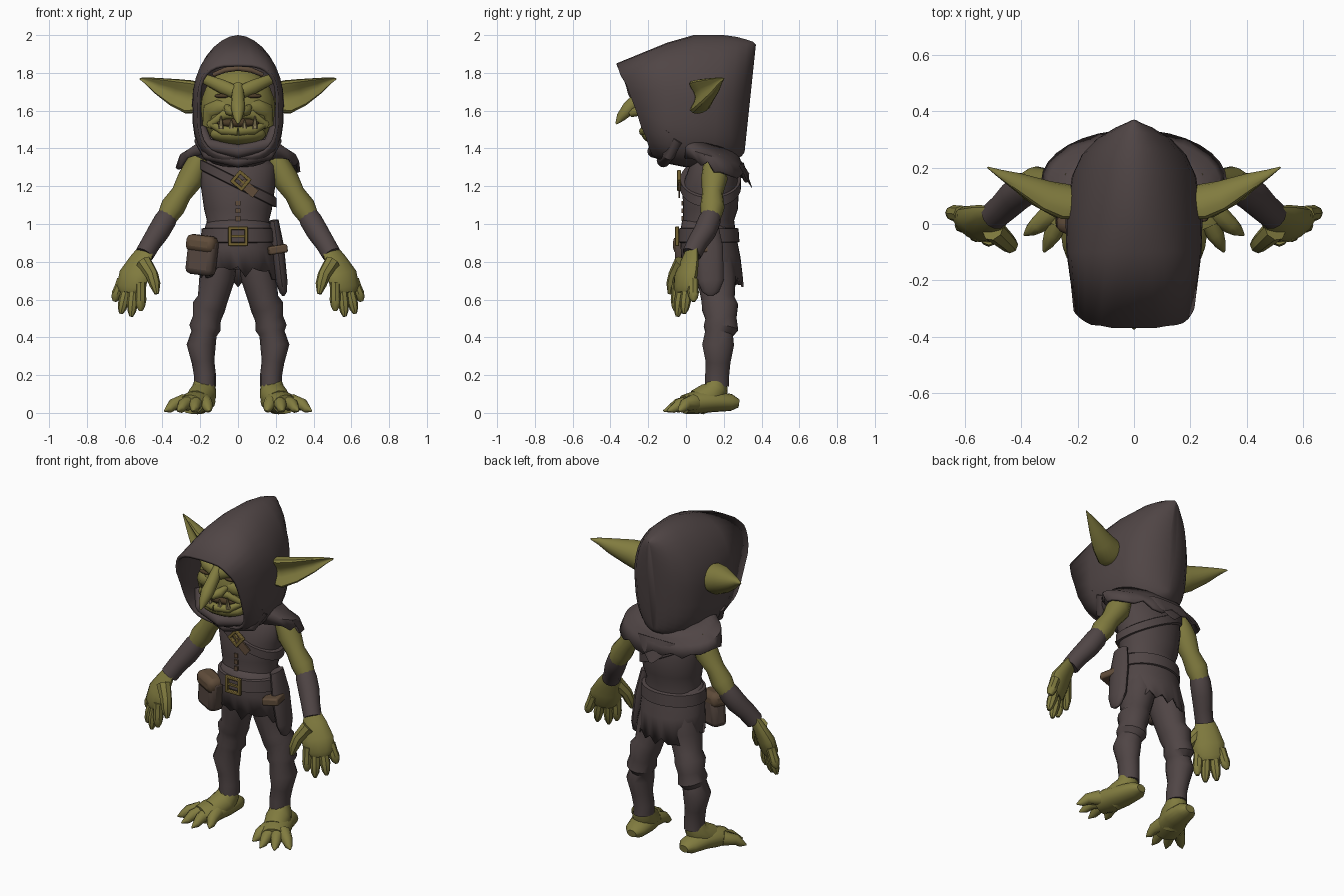
import bpy, bmesh, random
from math import sin, cos, pi, radians, copysign
from mathutils import Vector, Matrix, Euler

random.seed(4)
cube = bpy.data.objects.get("Cube")
if cube:
    bpy.data.objects.remove(cube, do_unlink=True)


def material(name, r, g, b):
    mat = bpy.data.materials.new(name)
    mat.use_nodes = True
    mat.diffuse_color = (r, g, b, 1)
    mat.node_tree.nodes["Principled BSDF"].inputs["Base Color"].default_value = (r, g, b, 1)
    return mat


cloth = material("dark cloth", .08, .06, .06)
skin = material("olive skin", .22, .2, .05)
leather = material("brown leather", .115, .072, .042)
dark_leather = material("dark leather", .09, .062, .05)
brass = material("dull brass", .17, .12, .03)
ivory = material("old ivory", .27, .22, .1)
shadow = material("mouth and eyes", .07, .045, .02)
made = []


def emit(name, bm, mat, pair=False, thick=0, bevel=0):
    """Turn a bmesh into an object, or into a left and right pair."""
    bmesh.ops.recalc_face_normals(bm, faces=bm.faces)
    for label in (("left_", "right_") if pair else ("",)):
        if label == "right_":
            bmesh.ops.scale(bm, vec=(-1, 1, 1), verts=bm.verts)
            bmesh.ops.reverse_faces(bm, faces=bm.faces)
        mesh = bpy.data.meshes.new(label + name)
        bm.to_mesh(mesh)
        mesh.materials.append(mat)
        obj = bpy.data.objects.new(label + name, mesh)
        bpy.context.scene.collection.objects.link(obj)
        made.append(obj)
        if thick:
            mod = obj.modifiers.new("thickness", "SOLIDIFY")
            mod.thickness, mod.offset = thick, -1
        if bevel:
            mod = obj.modifiers.new("soft edges", "BEVEL")
            mod.width, mod.segments = bevel, 2
    bm.free()


def loft(name, rings, mat, caps=(True, True), **kw):
    bm = bmesh.new()
    rows = [[bm.verts.new(p) for p in ring] for ring in rings]
    n = len(rows[0])
    for a, b in zip(rows, rows[1:]):
        for i in range(n):
            j = (i + 1) % n
            bm.faces.new((a[i], a[j], b[j], b[i]))
    for row, wanted in zip((rows[0], rows[-1]), caps):
        if wanted:
            bm.faces.new(row)
    emit(name, bm, mat, **kw)


def tube(name, path, mat, flat=1, ref=(1, 0, 0), cup=0, sides=12, **kw):
    """Sweep an ellipse along points of x, y, z, radius; cup hollows one side."""
    pts = [Vector(p[:3]) for p in path]
    rings = []
    for i, p in enumerate(pts):
        t = (pts[min(i + 1, len(pts) - 1)] - pts[max(i - 1, 0)]).normalized()
        u = Vector(ref)
        u = (u - t * u.dot(t)).normalized()
        v = t.cross(u) * flat
        r = path[i][3]
        ring = []
        for k in range(sides):
            a = 2 * pi * k / sides
            hollow = 1 - cup * max(sin(a), 0) ** 2
            ring.append(p + (u * cos(a) + v * sin(a) * hollow) * r)
        rings.append(ring)
    loft(name, rings, mat, **kw)


def stack(name, levels, mat, tilt=0, lean=0, ragged=0, sides=32, **kw):
    """Stack ellipses of z, y centre, x radius, y radius; the last may be torn."""
    rings = []
    for z, cy, rx, ry in levels:
        tear = ragged if z == levels[-1][0] else 0
        ring = []
        for k in range(sides):
            x, y = rx * cos(2 * pi * k / sides), ry * sin(2 * pi * k / sides)
            ring.append((x, cy + y, z + lean * x + tilt * y + random.uniform(-tear, tear)))
        rings.append(ring)
    loft(name, rings, mat, **kw)


def blob(name, loc, size, mat, **kw):
    bm = bmesh.new()
    bmesh.ops.create_uvsphere(bm, u_segments=18, v_segments=12, radius=1,
                              matrix=Matrix.LocRotScale(Vector(loc), None, Vector(size)))
    emit(name, bm, mat, **kw)


def box(name, loc, size, mat, rot=(0, 0, 0), **kw):
    bm = bmesh.new()
    bmesh.ops.create_cube(bm, size=1, matrix=Matrix.LocRotScale(Vector(loc), Euler(rot), Vector(size)))
    emit(name, bm, mat, **kw)


def buckle(name, loc, half, turn):
    """Square frame of four bars with a prong."""
    for i in range(4):
        a = turn + i * pi / 2
        spot = Vector(loc) + Vector((cos(a), 0, -sin(a))) * half
        box(f"{name}_bar_{i + 1}", spot, (.018, .02, 2 * half + .018), brass, (0, a, 0), bevel=.004)
    box(name + "_prong", loc, (2 * half, .014, .012), brass, (0, turn, 0))


# Hood: arches swept from the slanted rim to the rounded back
def arch(yt, zt, yb, zb, w, power):
    top, low, ring = Vector((0, yt, zt)), Vector((0, yb, zb)), []
    for k in range(32):
        a = 2 * pi * k / 32
        e = 2 / (power if cos(a) > 0 else 3)
        x, h = (copysign(abs(f) ** e, f) for f in (sin(a), cos(a)))
        ring.append((top + low) / 2 + (top - low) / 2 * h + Vector((w * x, 0, 0)))
    return ring


rim = [p + Vector((0, random.uniform(-.006, .006), 0)) for p in arch(-.365, 1.85, -.17, 1.35, .217, 3.2)]
loft("hood", [rim, arch(-.1, 1.96, -.1, 1.32, .24, 2.2), arch(.04, 2, 0, 1.3, .243, 1.85),
              arch(.2, 2, .14, 1.31, .22, 1.85), arch(.27, 1.99, .22, 1.32, .185, 1.9),
              arch(.325, 1.975, .265, 1.34, .135, 2), arch(.355, 1.965, .295, 1.36, .08, 2),
              arch(.37, 1.95, .31, 1.38, .025, 2)], cloth, caps=(False, True), thick=.018)
for i, drop in enumerate((0, .05)):
    tube(f"cowl_fold_{i + 1}", [(x, y + drop, z - drop, .035) for x, y, z in (
        (-.2, -.09, 1.5), (-.16, -.14, 1.42), (0, -.17, 1.385),
        (.16, -.14, 1.42), (.2, -.09, 1.5))], cloth, ref=(0, 1, 0))
stack("mantle", [(1.44, .1, .19, .17), (1.39, .11, .26, .18), (1.36, .13, .31, .18),
                 (1.3, .15, .33, .185)], cloth, tilt=-.3, ragged=.025, caps=(False, False), thick=.015)
tube("mantle_back_point", [(0, .29, 1.32, .13), (0, .32, 1.25, .08), (0, .35, 1.19, .01)], cloth, flat=.12)

# Face
blob("head", (0, -.05, 1.61), (.2, .17, .22), skin)
tube("hood_lining", [(-.13, -.15, 1.79, .012), (-.07, -.17, 1.815, .014), (0, -.175, 1.825, .014),
                     (.07, -.17, 1.815, .014), (.13, -.15, 1.79, .012)], leather, ref=(0, 0, 1))
tube("brow", [(0, -.205, 1.69, .036), (.08, -.195, 1.725, .038), (.17, -.13, 1.765, .028)], skin,
     ref=(0, 0, 1), flat=.8, pair=True)
blob("eye", (.085, -.2, 1.678), (.04, .016, .012), shadow, pair=True)
tube("cheek", [(.04, -.195, 1.63, .02), (.1, -.18, 1.62, .042), (.15, -.135, 1.6, .045),
               (.165, -.11, 1.52, .03)], skin, ref=(0, 0, 1), flat=.7, pair=True)
tube("nose", [(0, -.19, 1.73, .03), (0, -.245, 1.67, .034), (0, -.3, 1.615, .038),
              (0, -.345, 1.565, .025), (0, -.37, 1.53, .005)], skin)
tube("nostril", [(.015, -.29, 1.585, .02), (.045, -.25, 1.6, .028), (.06, -.2, 1.62, .015)],
     skin, ref=(0, 0, 1), pair=True)
blob("mouth", (0, -.18, 1.535), (.115, .05, .03), shadow)
tube("upper_lip", [(0, -.21, 1.58, .022), (.07, -.2, 1.58, .026), (.15, -.145, 1.52, .02)], skin,
     ref=(0, 0, 1), pair=True)
blob("jaw", (0, -.14, 1.475), (.15, .095, .055), skin)
tube("lower_lip", [(0, -.225, 1.49, .024), (.08, -.21, 1.495, .024), (.15, -.14, 1.535, .018)], skin,
     ref=(0, 0, 1), pair=True)
for name, x, top in (("tusk", .09, 1.575), ("small_tooth", .035, 1.55)):
    tube(name, [(x, -.225, 1.505, .016), (x, -.235, top, .003)], ivory, sides=6, pair=True)

# Ears, hollow towards the front
tube("ear", [(.2, .05, 1.67, .08), (.26, .055, 1.672, .09), (.33, .085, 1.695, .075),
             (.42, .14, 1.73, .045), (.48, .175, 1.757, .02), (.52, .2, 1.77, .004)], skin,
     ref=(0, 0, 1), cup=.95, sides=20, pair=True)

# Body and tunic
stack("torso", [(1.4, .14, .1, .08), (1.31, .14, .2, .12), (1.2, .13, .197, .15), (1.08, .13, .18, .145),
                (1.02, .12, .165, .135), (.94, .12, .18, .145), (.84, .14, .17, .13),
                (.76, .16, .1, .09)], cloth)
stack("tunic_skirt", [(1, .12, .17, .14), (.93, .12, .187, .152), (.85, .13, .195, .158),
                      (.72, .14, .205, .165)], cloth, tilt=-.15, ragged=.03,
      caps=(False, False), thick=.012)
stack("belt", [(.98, .12, .18, .145), (.975, .12, .193, .158), (.905, .12, .198, .163),
               (.9, .12, .18, .15)], cloth)
stack("chest_strap", [(1.245, .13, .19, .15), (1.24, .13, .203, .161), (1.19, .13, .203, .161),
                      (1.185, .13, .19, .15)], cloth, lean=-.5)
buckle("belt_buckle", (0, -.047, .935), .043, 0)
buckle("strap_buckle", (.015, -.037, 1.23), .032, radians(40))
box("strap_tongue", (.055, -.036, 1.19), (.1, .009, .05), leather, (0, radians(40), 0))
for i in range(3):
    box(f"front_stitch_{i + 1}", (0, -.019, 1.03 + i * .04), (.024, .009, .026), leather)

# Pouch and sheath
box("pouch", (-.19, .005, .83), (.16, .095, .2), dark_leather, (0, .12, -.4), bevel=.03)
box("pouch_flap", (-.19, 0, .895), (.165, .105, .09), leather, (0, .12, -.4), bevel=.03)
tube("sheath", [(.19, .11, 1.02, .055), (.21, .12, .88, .075), (.23, .13, .7, .07),
                (.24, .13, .64, .045), (.24, .13, .62, .015)], cloth, flat=.45, ref=(0, 1, 0))
box("sheath_band", (.2, .08, .865), (.1, .16, .045), leather, (0, -.15, .2), bevel=.01)

# Arms and hands
tube("upper_arm", [(.2, .15, 1.35, .055), (.25, .15, 1.24, .07), (.3, .14, 1.16, .055),
                   (.345, .14, 1.09, .065), (.385, .13, 1.02, .05)], skin, pair=True)
tube("forearm_wrap", [(.37, .135, 1.05, .053), (.385, .125, 1.02, .06), (.42, .1, .96, .06),
                      (.46, .06, .9, .054), (.495, .03, .84, .052)], cloth, pair=True)
across = (.85, .5, 0)
tube("palm", [(.49, .03, .86, .05), (.515, .02, .81, .068), (.55, 0, .73, .092),
              (.57, -.01, .66, .085), (.575, -.012, .635, .06)], skin, flat=.5, ref=across, pair=True)
tube("thumb", [(.5, -.02, .8, .042), (.455, -.06, .73, .034), (.44, -.075, .68, .03),
               (.43, -.085, .63, .012)], skin, sides=8, pair=True)
fingers = {"index": (.515, -.055, .54), "middle": (.565, -.045, .51),
           "ring": (.62, -.01, .525), "little": (.655, .04, .59)}
for i, (name, tip) in enumerate(fingers.items()):
    tip = Vector(tip)
    root = Vector((.515, -.045, .69)) + Vector((.032, .027, .005)) * i
    path = [(*root.lerp(tip, f), r) for f, r in ((0, .03), (.4, .028), (.6, .03), (.85, .023), (1, .01))]
    tube(name + "_finger", path, skin, sides=8, pair=True)

# Legs with wrapped folds, feet and clawed toes
tube("leg", [(.09, .15, .84, .09), (.11, .16, .72, .095), (.135, .17, .6, .08), (.155, .18, .56, .088),
             (.165, .185, .5, .075), (.175, .185, .45, .084), (.18, .175, .42, .068),
             (.195, .17, .36, .077), (.185, .17, .27, .06), (.175, .165, .2, .058),
             (.175, .165, .14, .058)], cloth, flat=1.12, sides=14, pair=True)
tube("ankle", [(.175, .165, .18, .052), (.18, .16, .13, .064), (.19, .13, .09, .075),
               (.215, .06, .055, .07)], skin, pair=True)
tube("foot", [(.18, .28, .05, .03), (.182, .24, .055, .062), (.195, .14, .06, .078),
              (.225, .05, .055, .085), (.25, -.01, .045, .07)], skin, flat=.72, sides=16, pair=True)
for i, (x, y) in enumerate(((.15, -.07), (.235, -.12), (.32, -.1), (.39, -.04))):
    root, tip = Vector((.18 + i * .035, .04, .055)), Vector((x, y, .01))
    mid = root.lerp(tip, .55) + Vector((0, 0, .014))
    tube(f"toe_{i + 1}", [(*root, .045), (*mid, .032), (*root.lerp(tip, .78), .022), (*tip, .004)],
         skin, sides=10, pair=True)

# Smooth shading with kept edges
bpy.ops.object.select_all(action="DESELECT")
for obj in made:
    obj.select_set(True)
bpy.context.view_layer.objects.active = made[0]
bpy.ops.object.shade_smooth_by_angle(angle=radians(40))
